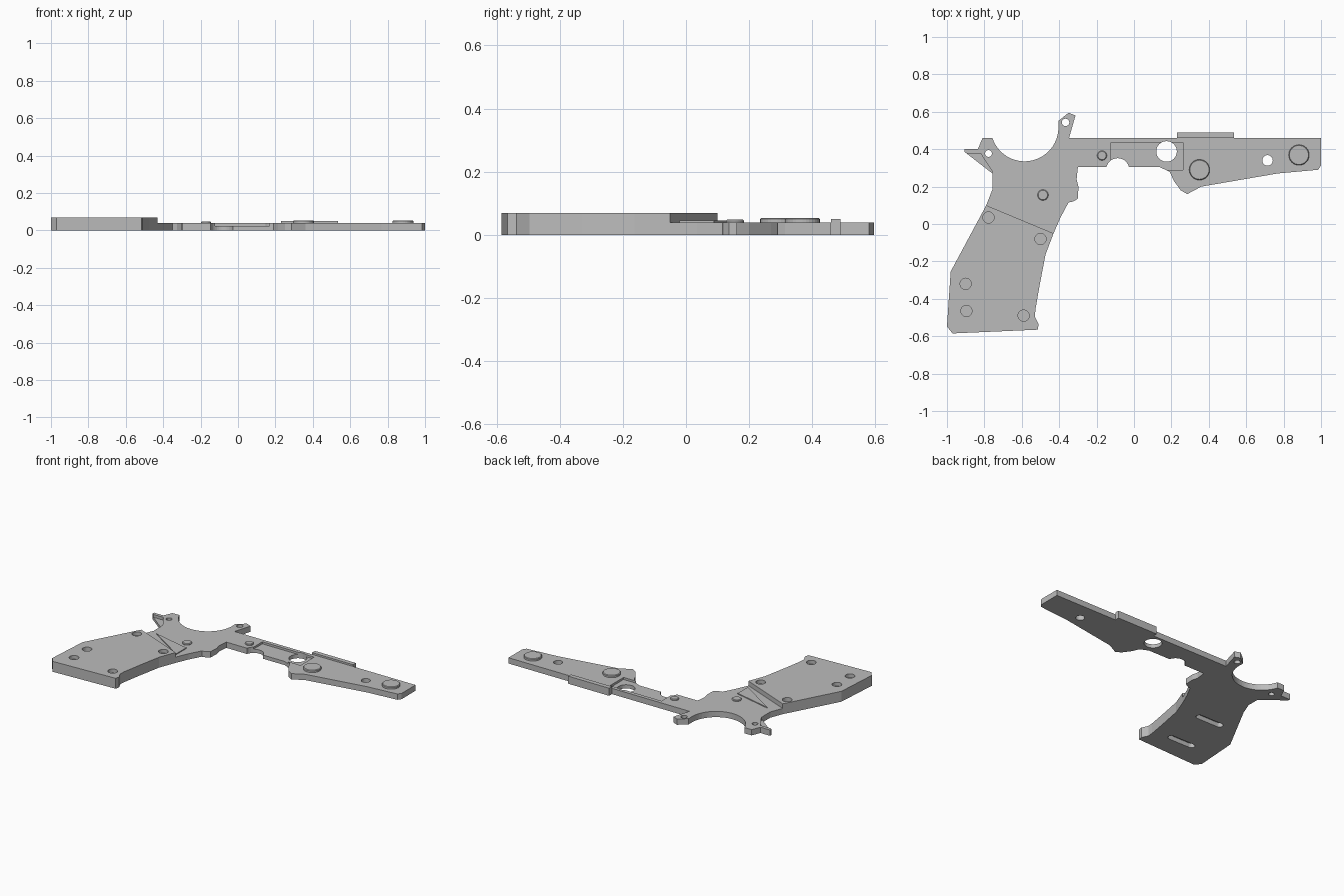
import bpy
import bmesh
from math import cos, sin, pi, radians

default_cube = bpy.data.objects.get("Cube")
if default_cube:
    bpy.data.objects.remove(default_cube, do_unlink=True)

grey = bpy.data.materials.new("plain grey")
grey.use_nodes = True
colour = (0.5, 0.5, 0.5, 1)
grey.diffuse_color = colour
grey.node_tree.nodes["Principled BSDF"].inputs["Base Color"].default_value = colour

PLATE, GRIP = 0.039, 0.07


def arc(x, y, radius, start, end, steps):
    """Points along an arc, angles in degrees."""
    angles = [radians(start + (end - start) * i / steps) for i in range(steps + 1)]
    return [(x + radius * cos(a), y + radius * sin(a)) for a in angles]


def prism(name, outline, bottom, top):
    """Extrude a flat outline straight up."""
    bm = bmesh.new()
    face = bm.faces.new([bm.verts.new((x, y, bottom)) for x, y in outline])
    extruded = bmesh.ops.extrude_face_region(bm, geom=[face])["geom"]
    for v in extruded:
        if isinstance(v, bmesh.types.BMVert):
            v.co.z = top
    bmesh.ops.recalc_face_normals(bm, faces=bm.faces[:])
    mesh = bpy.data.meshes.new(name)
    bm.to_mesh(mesh)
    bm.free()
    mesh.materials.append(grey)
    obj = bpy.data.objects.new(name, mesh)
    bpy.context.collection.objects.link(obj)
    return obj


def rectangle(left, right, front, back):
    return [(left, front), (right, front), (right, back), (left, back)]


def circle(x, y, radius):
    return arc(x, y, radius, 0, 360, 32)[:-1]


def cut(target, outline, bottom, top):
    """Subtract a prism, then drop the cutter."""
    cutter = prism("cutter", outline, bottom, top)
    cutter.hide_render = True
    mod = target.modifiers.new("cut", 'BOOLEAN')
    mod.operation, mod.solver, mod.object = 'DIFFERENCE', 'EXACT', cutter
    graph = bpy.context.evaluated_depsgraph_get()
    result = bpy.data.meshes.new_from_object(target.evaluated_get(graph))
    target.modifiers.clear()
    target.data = result
    bpy.data.objects.remove(cutter, do_unlink=True)


def boss(name, x, y, radius, top):
    """Low round stud with a bevelled rim."""
    obj = prism(name, circle(x, y, radius), PLATE - 0.01, top)
    bm = bmesh.new()
    bm.from_mesh(obj.data)
    rim = [e for e in bm.edges if all(v.co.z > top - 0.001 for v in e.verts)]
    bmesh.ops.bevel(bm, geom=rim, offset=0.004, segments=1, affect='EDGES')
    bm.to_mesh(obj.data)
    bm.free()


# Thin main plate: rear spur, round notch, arm and neck
step_rear, step_front = (-0.79, 0.1), (-0.43, -0.05)
frame_outline = (
    [(-0.905, 0.385), (-0.905, 0.4), (-0.835, 0.4), (-0.81, 0.46)]
    + arc(-0.585, 0.516, 0.181, 198, 360, 24)
    + [(-0.405, 0.55), (-0.35, 0.595), (-0.313, 0.58), (-0.347, 0.46),
       (1, 0.46), (1, 0.313), (0.985, 0.29), (0.767, 0.27), (0.36, 0.2),
       (0.285, 0.16), (0.25, 0.18), (0.215, 0.228), (0.19, 0.28), (0.135, 0.305)]
    + arc(-0.087, 0.29, 0.062, 14, 166, 12)
    + [(-0.3, 0.305), (-0.307, 0.238), (-0.297, 0.2), (-0.3, 0.136),
       (-0.325, 0.12), (-0.35, 0.115), (-0.393, 0.035), step_front, step_rear,
       (-0.757, 0.185), (-0.757, 0.27)])
frame = prism("frame_plate", frame_outline, 0, PLATE)

# Shallow pocket open to the front edge, and the lowered edge of the spur
cut(frame, rectangle(-0.123, 0.262, 0.29, 0.435), 0.025, 0.1)
cut(frame, [(-0.93, 0.377), (-0.82, 0.377), (-0.757, 0.28), (-0.77, 0.24)], 0.02, 0.1)

# Through holes
for x, y, radius in [(0.174, 0.388, 0.055), (0.714, 0.34, 0.028),
                     (-0.778, 0.377, 0.018), (-0.366, 0.543, 0.02)]:
    cut(frame, circle(x, y, radius), -0.1, 0.1)

# Thick handle block
grip = prism("grip_block", [
    step_rear, step_front, (-0.473, -0.163), (-0.505, -0.33), (-0.527, -0.457),
    (-0.53, -0.495), (-0.51, -0.537), (-0.515, -0.565), (-0.97, -0.585),
    (-1, -0.548), (-0.98, -0.254)], 0, GRIP)

# Blind sockets on top of the handle
for x, y in [(-0.778, 0.035), (-0.5, -0.08), (-0.9, -0.32),
             (-0.896, -0.465), (-0.59, -0.49)]:
    cut(grip, circle(x, y, 0.03), GRIP - 0.025, 0.1)

# Rounded slots underneath the handle
for x, y in [(-0.7, -0.117), (-0.73, -0.42)]:
    slot = arc(x + 0.08, y, 0.022, -90, 90, 8) + arc(x - 0.08, y, 0.022, 90, 270, 8)
    cut(grip, slot, -0.1, 0.03)

# Raised details on the plate
prism("raised_triangle", [(-0.713, 0.152), (-0.447, 0.088), (-0.447, -0.02)],
      PLATE - 0.01, 0.045)
prism("top_rail_tab", rectangle(0.23, 0.535, 0.46, 0.49), 0, 0.051)
boss("middle_disc", 0.35, 0.29, 0.055, 0.054)
boss("end_disc", 0.882, 0.369, 0.055, 0.054)
boss("small_peg", -0.171, 0.366, 0.026, 0.048)
boss("neck_peg", -0.487, 0.155, 0.029, 0.048)
